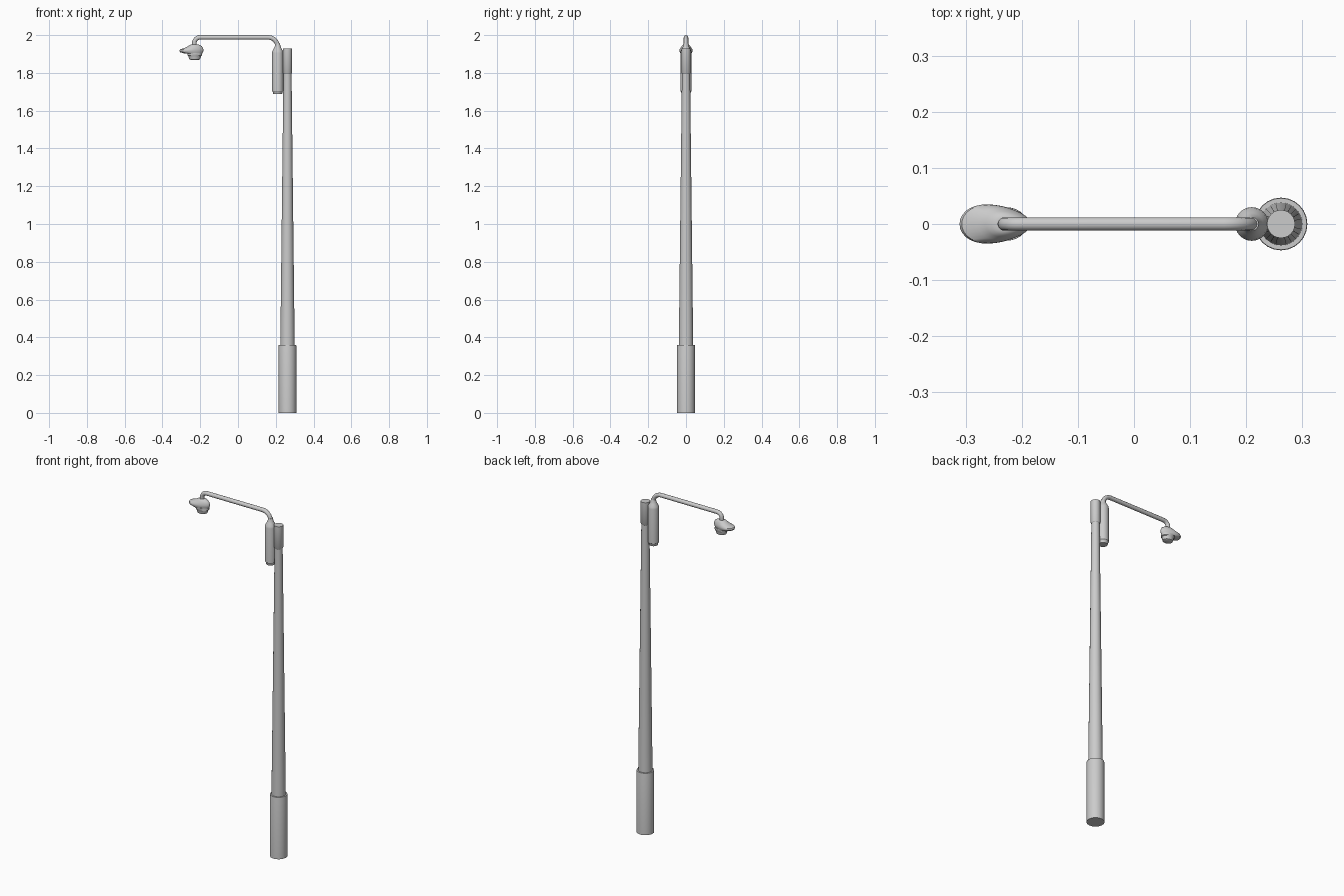
import bpy, bmesh
from math import sin, cos, pi, radians

if "Cube" in bpy.data.objects:
    bpy.data.objects.remove(bpy.data.objects["Cube"])


def loft(name, rings, sides=24, egg=0.0):
    """Rings of (centre x, radius x, radius y, z), capped at both ends."""
    bm = bmesh.new()
    loops = []
    for cx, a, b, z in rings:
        loop = []
        for i in range(sides):
            t = 2 * pi * i / sides
            loop.append(bm.verts.new((cx + a * cos(t), b * sin(t) * (1 - egg * cos(t)), z)))
        loops.append(loop)
    for lo, hi in zip(loops, loops[1:]):
        for i in range(sides):
            j = (i + 1) % sides
            bm.faces.new((lo[i], lo[j], hi[j], hi[i]))
    bm.faces.new(loops[0])
    bm.faces.new(loops[-1])
    bmesh.ops.recalc_face_normals(bm, faces=bm.faces)
    me = bpy.data.meshes.new(name)
    bm.to_mesh(me)
    bm.free()
    ob = bpy.data.objects.new(name, me)
    bpy.context.collection.objects.link(ob)
    smooth(ob)
    return ob


def smooth(ob):
    bpy.ops.object.select_all(action='DESELECT')
    ob.select_set(True)
    bpy.context.view_layer.objects.active = ob
    bpy.ops.object.shade_smooth_by_angle(angle=radians(35))


def lathe(name, x, profile):
    return loft(name, [(x, r, r, z) for r, z in profile])


def bend(cx, cz, r, rz, a0, a1, n=8):
    return [(cx + r * cos(radians(a0 + (a1 - a0) * i / n)),
             cz + rz * sin(radians(a0 + (a1 - a0) * i / n))) for i in range(n + 1)]


# Pole: base sleeve, tapered shaft, top sleeve
POLE = 0.262
lathe("pole", POLE, [(0.047, 0), (0.047, 0.355), (0.046, 0.36), (0.038, 0.36),
                     (0.0215, 1.795), (0.025, 1.80), (0.025, 1.928)])

# Canister clamped beside the pole, with a neck into the arm
lathe("arm_canister", 0.21, [(0.024, 1.688), (0.026, 1.70), (0.030, 1.705), (0.030, 1.905),
                             (0.028, 1.916), (0.020, 1.929), (0.015, 1.942), (0.012, 1.955)])

# Bent arm tube
path = [(0.21, 1.92)] + bend(0.16, 1.938, 0.05, 0.05, 0, 90)
path += bend(-0.201, 1.958, 0.03, 0.03, 90, 180) + [(-0.231, 1.925)]
cu = bpy.data.curves.new("arm", 'CURVE')
cu.dimensions = '3D'
cu.bevel_depth = 0.012
cu.bevel_resolution = 4
cu.use_fill_caps = True
sp = cu.splines.new('POLY')
sp.points.add(len(path) - 1)
for p, (x, z) in zip(sp.points, path):
    p.co = (x, 0, z, 1)
arm = bpy.data.objects.new("arm", cu)
bpy.context.collection.objects.link(arm)
bpy.ops.object.select_all(action='DESELECT')
arm.select_set(True)
bpy.context.view_layer.objects.active = arm
bpy.ops.object.convert(target='MESH')
smooth(bpy.context.view_layer.objects.active)

# Lamp hood: egg-shaped shell with a beak pointing to -x
loft("lamp_hood", [(-0.235, 0.045, 0.028, 1.902), (-0.246, 0.060, 0.032, 1.909),
                   (-0.247, 0.064, 0.034, 1.917), (-0.245, 0.062, 0.033, 1.924),
                   (-0.232, 0.046, 0.027, 1.934), (-0.228, 0.036, 0.022, 1.942),
                   (-0.228, 0.026, 0.018, 1.948), (-0.229, 0.015, 0.012, 1.951)],
     sides=32, egg=0.25)

# Lamp lens under the hood
loft("lamp_lens", [(-0.229, 0.020, 0.018, 1.868), (-0.229, 0.028, 0.024, 1.872),
                   (-0.229, 0.032, 0.027, 1.882), (-0.229, 0.033, 0.028, 1.890),
                   (-0.229, 0.039, 0.030, 1.893), (-0.230, 0.039, 0.030, 1.906)])
